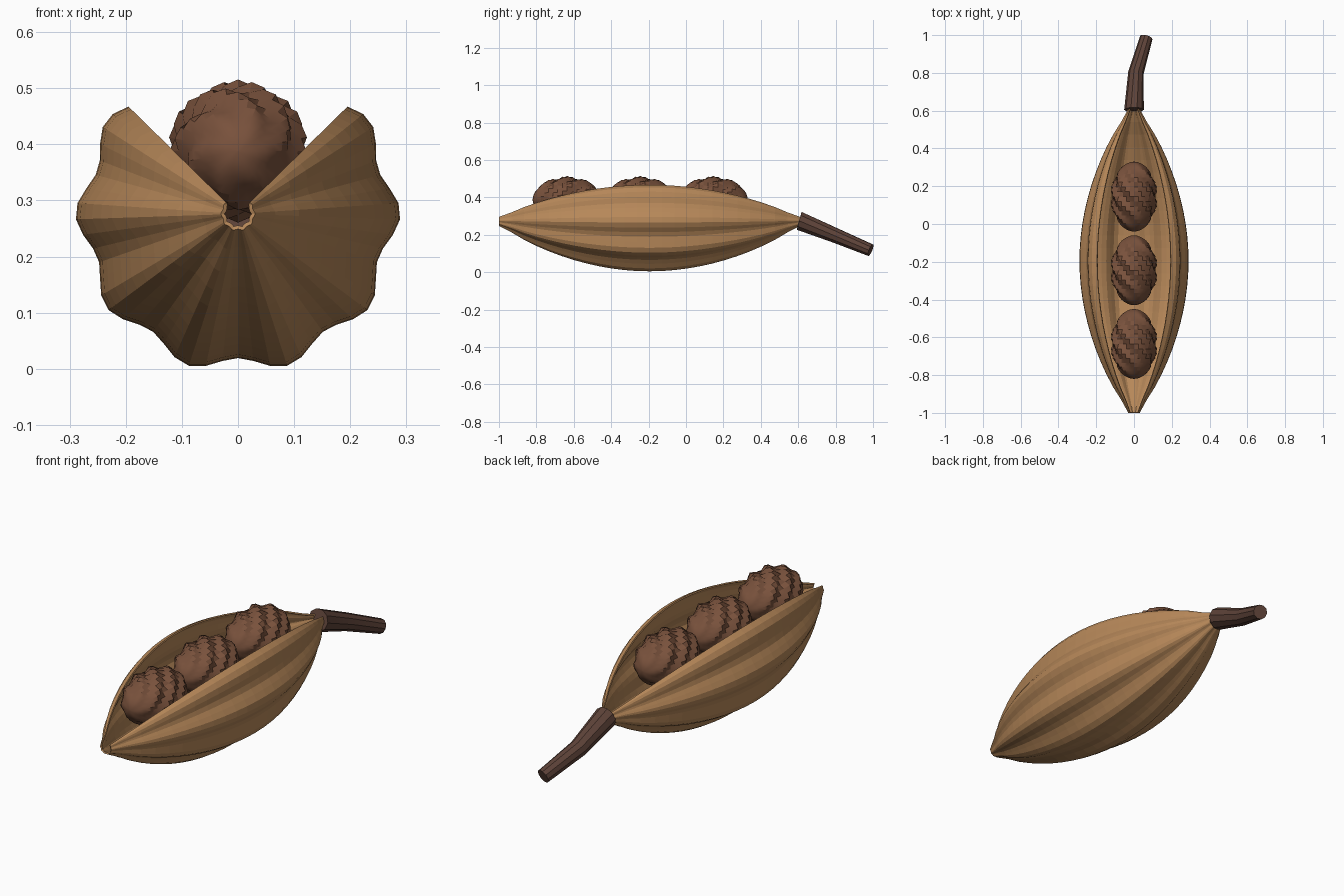
import bpy
from math import sin, cos, pi, radians
from mathutils import Vector

if "Cube" in bpy.data.objects:
    bpy.data.objects.remove(bpy.data.objects["Cube"])

CZ = 0.276  # height of the pod's axis


def material(name, rgb):
    m = bpy.data.materials.new(name)
    m.diffuse_color = (*rgb, 1)
    m.use_nodes = True
    m.node_tree.nodes["Principled BSDF"].inputs["Base Color"].default_value = m.diffuse_color
    return m


def make(name, verts, faces, mat):
    me = bpy.data.meshes.new(name)
    me.from_pydata(verts, [], faces)
    me.materials.append(mat)
    ob = bpy.data.objects.new(name, me)
    bpy.context.collection.objects.link(ob)
    return ob


def grid_faces(rows, cols, closed):
    n = cols if closed else cols - 1
    return [(i * cols + j, i * cols + (j + 1) % cols,
             (i + 1) * cols + (j + 1) % cols, (i + 1) * cols + j)
            for i in range(rows - 1) for j in range(n)]


husk = material("husk", (0.47, 0.245, 0.10))
seed = material("seed", (0.19, 0.083, 0.045))
bark = material("bark", (0.11, 0.055, 0.04))

# Ribbed pod shell, open for a quarter turn along the top
ROWS, COLS = 25, 47
verts = []
for i in range(ROWS):
    t = i / (ROWS - 1)
    r = max(0.029, 0.276 * max(0, sin(pi * t)) ** 0.72)
    for j in range(COLS):
        a = radians(45 - 270 * j / (COLS - 1))
        rr = r * (1 + 0.05 * cos(10 * a))
        verts.append((rr * cos(a), -1 + 1.61 * t, CZ + 0.98 * rr * sin(a)))
pod = make("pod_shell", verts, grid_faces(ROWS, COLS, False), husk)
mod = pod.modifiers.new("thickness", "SOLIDIFY")
mod.thickness = 0.007
mod.offset = -1
# make the face normals point outward so the thickness goes inward
mid = pod.data.polygons[(ROWS // 2) * (COLS - 1) + COLS // 2]
if mid.normal.z > 0:
    pod.data.flip_normals()

# Twisted, ridged seeds
SR, SC = 23, 32
for k, y0 in enumerate((-0.635, -0.245, 0.145)):
    verts = []
    for i in range(SR):
        p = pi * (i + 0.02) / (SR - 0.96)
        y = -cos(p)
        for j in range(SC):
            a = 2 * pi * j / SC
            d = 1 + 0.11 * sin(p) * cos(6 * a + 11 * y)
            r = 0.115 * sin(p) * d
            verts.append((r * sin(a), y0 + 0.185 * y, 0.388 + r * cos(a)))
    faces = grid_faces(SR, SC, True)
    faces += [tuple(range(SC))[::-1], tuple(range((SR - 1) * SC, SR * SC))]
    ob = make(f"seed_{k + 1}", verts, faces, seed)

# Bent, tapering stem
path = [Vector(p) for p in ((0, 0.605, 0.275), (0.01, 0.80, 0.196), (0.065, 0.987, 0.118))]
radii = (0.052, 0.041, 0.034)
dirs = [Vector((0, 0.95, -0.25)), path[2] - path[0], path[2] - path[1]]
verts = []
N = 10
for p, r, d in zip(path, radii, dirs):
    d = d.normalized()
    side = d.cross(Vector((0, 0, 1))).normalized()
    up = side.cross(d)
    for j in range(N):
        a = 2 * pi * j / N
        verts.append(p + side * (r * cos(a)) + up * (r * sin(a)))
faces = grid_faces(3, N, True) + [tuple(range(N))[::-1], tuple(range(2 * N, 3 * N))]
stem = make("stem", verts, faces, bark)

# smooth shading across the gentle curves
for ob in bpy.context.collection.objects:
    ob.select_set(ob.name != "pod_shell")
bpy.context.view_layer.objects.active = stem
bpy.ops.object.shade_smooth_by_angle(angle=radians(20))
